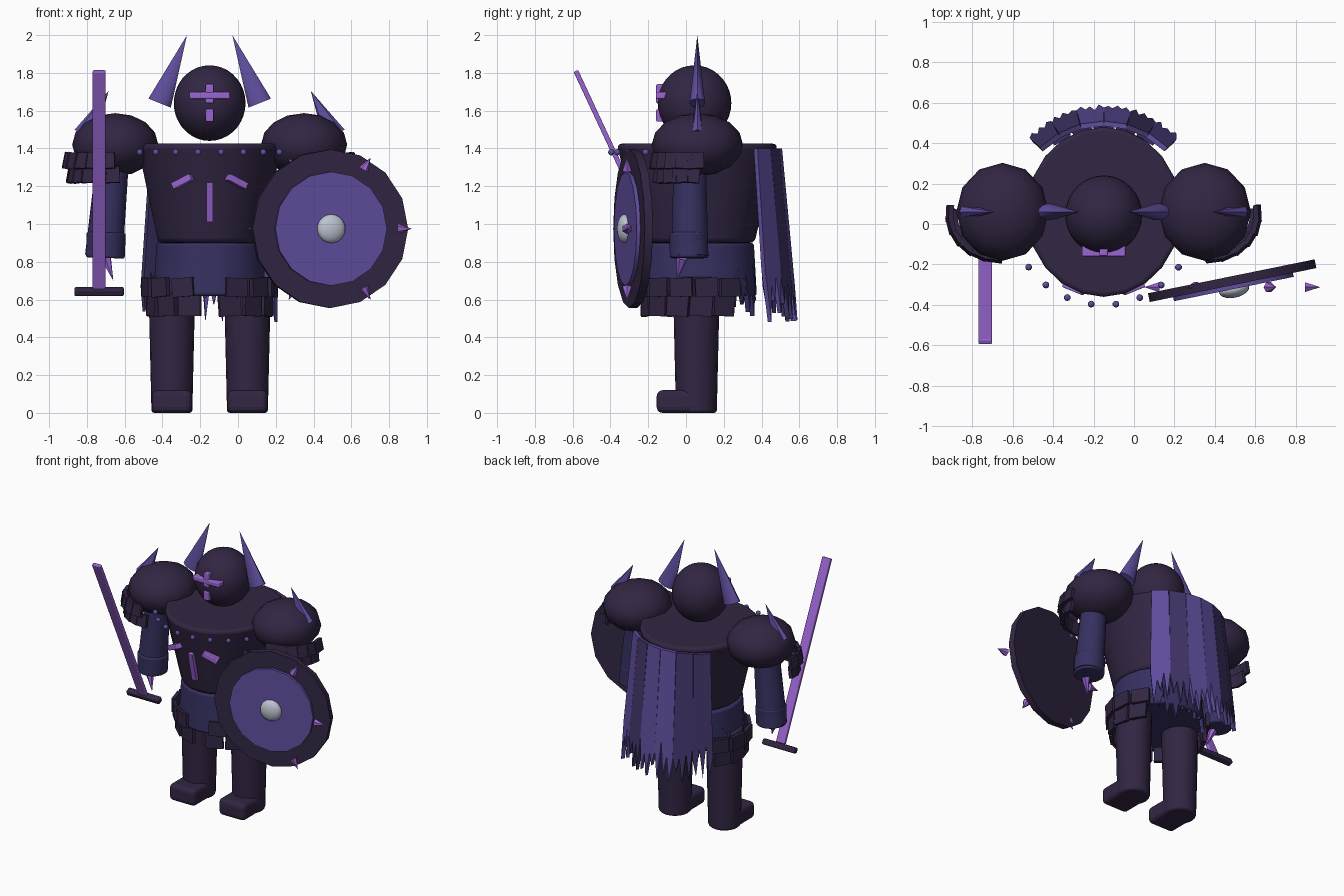
import bpy, bmesh, math, random
from mathutils import Matrix, Vector

random.seed(4)
if "Cube" in bpy.data.objects:
    bpy.data.objects.remove(bpy.data.objects["Cube"])

CX, CY = -0.15, 0.06   # body axis


def material(name, color):
    m = bpy.data.materials.new(name)
    m.use_nodes = True
    m.diffuse_color = (*color, 1)
    bsdf = m.node_tree.nodes["Principled BSDF"]
    bsdf.inputs["Base Color"].default_value = (*color, 1)
    bsdf.inputs["Roughness"].default_value = 0.7
    return m


DARK = material("dark plum", (0.032, 0.019, 0.056))
BLUE = material("dark blue cloth", (0.036, 0.030, 0.118))
SHADE = material("dim indigo", (0.052, 0.036, 0.14))
INDIGO = material("indigo", (0.118, 0.075, 0.34))
VIOLET = material("bright violet", (0.32, 0.13, 0.64))
SILVER = material("pale silver", (0.5, 0.54, 0.63))


def finish(name, bm, mat, smooth=None, bevel=0):
    mesh = bpy.data.meshes.new(name)
    bmesh.ops.recalc_face_normals(bm, faces=bm.faces)
    bm.to_mesh(mesh)
    bm.free()
    ob = bpy.data.objects.new(name, mesh)
    bpy.context.collection.objects.link(ob)
    mesh.materials.append(mat)
    if bevel:
        b = ob.modifiers.new("bevel", "BEVEL")
        b.width, b.segments, b.limit_method = bevel, 3, "ANGLE"
    if smooth:
        bpy.ops.object.select_all(action="DESELECT")
        ob.select_set(True)
        bpy.context.view_layer.objects.active = ob
        bpy.ops.object.shade_smooth_by_angle(angle=math.radians(smooth))
    return ob


def rod(name, a, b, ra, rb, mat, segs=16, squash=1, smooth=35, bevel=0):
    """Tapered cylinder or cone from a to b, squashed along y."""
    a, b = Vector(a), Vector(b)
    d = b - a
    bm = bmesh.new()
    bmesh.ops.create_cone(bm, cap_ends=True, segments=segs, radius1=ra, radius2=rb, depth=d.length)
    spin = d.to_track_quat("Z", "Y").to_matrix().to_4x4()
    mid = Matrix.Translation((a + b) / 2)
    bm.transform(mid @ Matrix.Diagonal((1, squash, 1, 1)) @ spin)
    return finish(name, bm, mat, smooth, bevel)


def ball(name, c, r, mat, segs=24, rings=14, rot=Matrix()):
    bm = bmesh.new()
    bmesh.ops.create_uvsphere(bm, u_segments=segs, v_segments=rings, radius=1)
    bm.transform(Matrix.Translation(c) @ rot @ Matrix.Diagonal((*r, 1)))
    return finish(name, bm, mat, 40)


def box(name, c, size, mat, rot=Matrix(), bevel=0):
    bm = bmesh.new()
    bmesh.ops.create_cube(bm, size=1)
    bm.transform(Matrix.Translation(c) @ rot @ Matrix.Diagonal((*size, 1)))
    return finish(name, bm, mat, None, bevel)


def turn(deg, axis="Z"):
    return Matrix.Rotation(math.radians(deg), 4, axis)


def tatter(name, angle, top, bottom, r_top, r_bottom, width, mat, teeth=3):
    """Hanging cloth strip with a torn lower edge; angle 0 is the back."""
    pts = [(-width * 0.42, top), (width * 0.42, top)]
    for i in range(2 * teeth + 1):
        u = width * (0.5 - i / (2 * teeth))
        tip = bottom + random.uniform(0, 0.12)
        pts.append((u, tip if i % 2 else tip + 0.16))
    bm = bmesh.new()
    rim = []
    for u, z in pts:
        t = (top - z) / (top - bottom)
        rim.append(bm.verts.new((u, r_top + (r_bottom - r_top) * t, z)))
    bm.faces.new(rim)
    geo = bmesh.ops.extrude_face_region(bm, geom=bm.faces[:])
    moved = [v for v in geo["geom"] if isinstance(v, bmesh.types.BMVert)]
    bmesh.ops.translate(bm, verts=moved, vec=(0, 0.025, 0))
    bm.transform(Matrix.Translation((CX, CY, 0)) @ turn(angle))
    return finish(name, bm, mat)


# Torso and waist
rod("torso", (CX, CY, 0.9), (CX, CY, 1.425), 0.275, 0.387, DARK, 22, 1.1, 35, 0.025)
rod("waist", (CX, CY, 0.62), (CX, CY, 0.9), 0.3, 0.285, BLUE, 22, 1.05, 35, 0.015)
for i in range(7):
    tatter(f"waist_tatter_{i + 1}", -66 + 22 * i, 0.7, 0.5, 0.28, 0.29, 0.12, BLUE, 2)

# Collar beads
for i in range(8):
    a = math.radians(-53.6 + 15.3 * i)
    ball(f"collar_bead_{i + 1}", (CX + 0.46 * math.sin(a), CY - 0.46 * math.cos(a), 1.38),
         (0.017,) * 3, INDIGO, 10, 6)

# Chest marks
box("chest_bar", (CX, -0.3, 1.118), (0.036, 0.035, 0.215), VIOLET, turn(13, "X"))
for s, side in ((-1, "right"), (1, "left")):
    box(f"chest_slash_{side}", (CX + s * 0.14, -0.3, 1.225), (0.115, 0.07, 0.036), VIOLET,
        turn(s * 22) @ turn(s * 26, "Y"), 0.006)

# Head, visor cross
ball("head", (CX, 0.045, 1.64), (0.19, 0.195, 0.2), DARK, 32, 18)
box("visor_slit", (CX, -0.13, 1.68), (0.215, 0.06, 0.036), VIOLET, Matrix(), 0.008)
box("visor_bar_upper", (CX, -0.13, 1.69), (0.042, 0.055, 0.1), VIOLET, Matrix(), 0.006)
box("visor_bar_lower", (CX, -0.13, 1.575), (0.042, 0.055, 0.065), VIOLET, Matrix(), 0.006)

# Paired parts
for s, side in ((-1, "right"), (1, "left")):
    def at(x, y, z):
        return (CX + s * x, y, z)

    rod(f"horn_{side}", at(0.265, CY, 1.64), at(0.12, CY, 2.0), 0.064, 0, INDIGO, 14, 0.65)

    # Shoulder with spike and hanging plates
    ball(f"shoulder_{side}", at(0.5, CY, 1.42), (0.228, 0.242, 0.167), DARK, 12, 8)
    rod(f"shoulder_spike_{side}", at(0.66, CY, 1.47), at(0.535, CY, 1.705), 0.062, 0, INDIGO, 8, 0.55)
    for row in range(2):
        for i in range(6):
            ang = 8 + 17 * i - 6 * row
            a = math.radians(ang)
            r = 0.25 - 0.02 * row
            box(f"shoulder_plate_{side}_{row * 6 + i + 1}",
                at(0.51 + r * math.sin(a), 0.04 - r * 0.85 * math.cos(a), 1.335 - 0.075 * row),
                (0.085, 0.025, 0.085), DARK,
                turn(s * ang) @ turn(random.uniform(-8, 8), "Y") @ turn(-10, "X"))

    # Arm and cuff
    rod(f"arm_{side}", at(0.51, 0.02, 1.38), at(0.56, 0.02, 0.83), 0.085, 0.1, BLUE, 18)
    rod(f"cuff_{side}", at(0.552, 0.015, 0.82), at(0.548, 0.015, 0.955), 0.102, 0.104, BLUE, 18, 1, 35, 0.01)
    rod(f"wrist_spike_{side}", at(0.55, -0.02, 0.82), at(0.51, -0.05, 0.7), 0.03, 0, VIOLET, 6)

    # Leg and foot
    rod(f"leg_{side}", at(0.2, 0.055, 0), at(0.2, 0.055, 0.72), 0.108, 0.125, DARK, 20, 1, 35, 0.015)
    box(f"foot_{side}", at(0.2, -0.035, 0.06), (0.212, 0.24, 0.12), DARK, Matrix(), 0.03)

    # Hip plates in two overlapping rows
    for row in range(2):
        for i in range(5):
            ang = 24 + 25 * i - 5 * row
            a = math.radians(ang)
            r = 1 - 0.07 * row
            box(f"hip_plate_{side}_{row * 5 + i + 1}",
                at(0.345 * r * math.sin(a), CY - 0.305 * r * math.cos(a), 0.665 - 0.09 * row),
                (0.12, 0.025, 0.1 + 0.025 * row), DARK,
                turn(s * ang) @ turn(random.uniform(-5, 5), "Y"))

# Cape strips
shades = (INDIGO, SHADE, INDIGO, INDIGO, SHADE, SHADE)
for i, m in enumerate(shades):
    tatter(f"cape_strip_{i + 1}", -37.5 + 15 * i, 1.4, 0.48, 0.42, 0.505, 0.135, m)
for i in range(5):
    tatter(f"cape_lining_{i + 1}", -30 + 15 * i, 1.38, 0.56, 0.405, 0.45, 0.11, BLUE)

# Shield, turned slightly outward
face = turn(11.5)
centre = Vector((0.485, -0.28, 0.975))
out = face @ Vector((0, -1, 0))


def on_shield(d):
    return centre + out * d


rod("shield_rim", on_shield(-0.022), on_shield(0.022), 0.42, 0.42, DARK, 16)
rod("shield_face", on_shield(0.02), on_shield(0.042), 0.302, 0.302, INDIGO, 16)
ball("shield_boss", on_shield(0.045), (0.076, 0.04, 0.076), SILVER, 20, 12, face)
for i in range(6):
    a = math.radians(60 * i)
    ray = Vector((math.cos(a), 0, math.sin(a)))
    base = Vector((centre.x, -0.312, centre.z)) + ray * 0.36
    rod(f"shield_spike_{i + 1}", base, base + ray * 0.075, 0.028, 0, VIOLET, 6)

# Sword leaning forward
lean = turn(25, "X")
box("sword_blade", (-0.735, -0.315, 1.235), (0.068, 0.026, 1.27), VIOLET, lean, 0.006)
box("sword_guard", (-0.735, -0.035, 0.642), (0.262, 0.045, 0.04), DARK, lean, 0.01)
